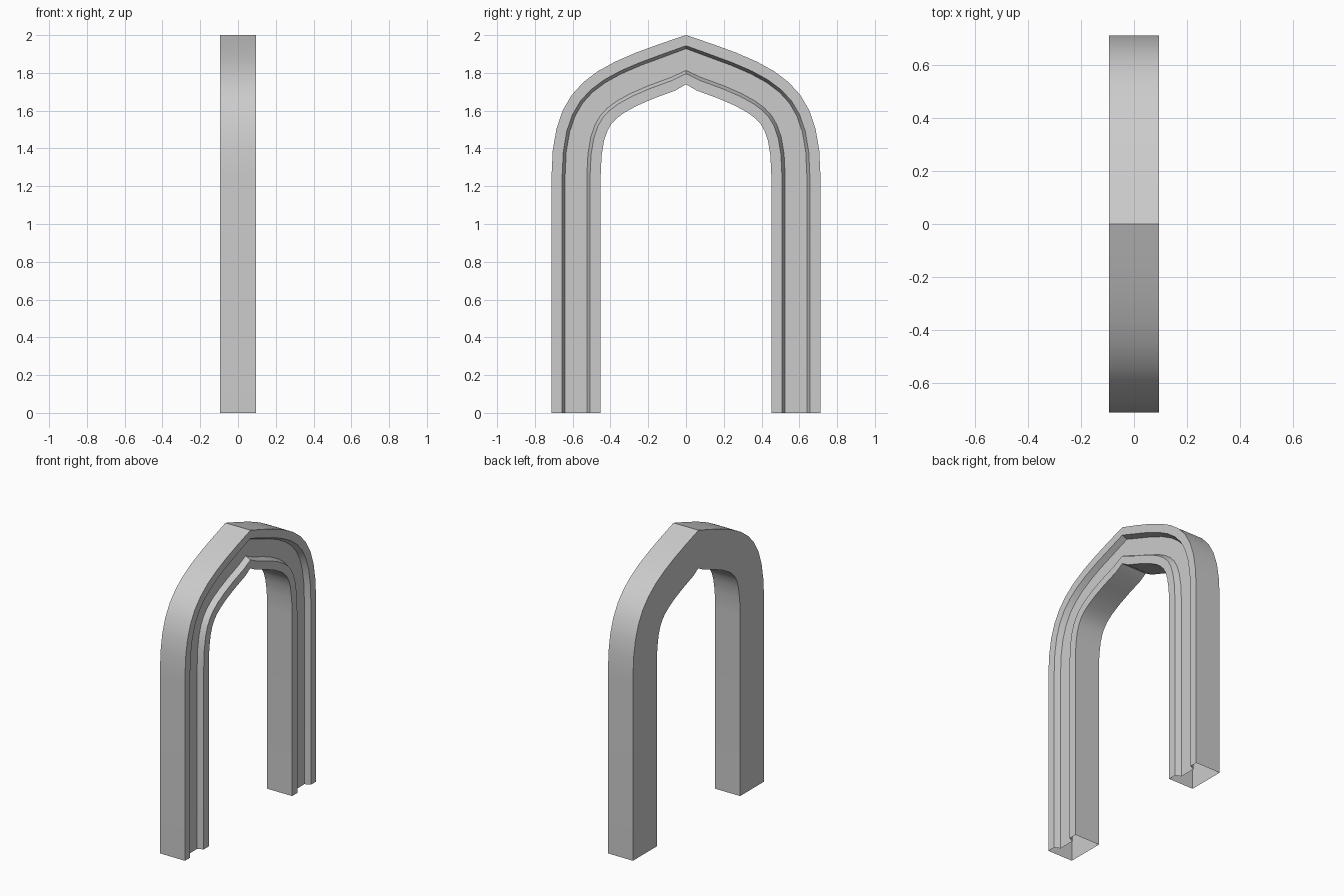
import bpy, bmesh, math
from mathutils import Vector
from mathutils.geometry import interpolate_bezier

cube = bpy.data.objects.get("Cube")
if cube:
    bpy.data.objects.remove(cube)

HALF_DEPTH = 0.095
GROOVE = HALF_DEPTH - 0.038
SEGMENTS = 10

# Moulding section: (distance inward from the outer edge, x)
section = [(0, -HALF_DEPTH), (0, HALF_DEPTH), (0.056, HALF_DEPTH), (0.072, GROOVE),
           (0.187, GROOVE), (0.204, HALF_DEPTH), (0.26, HALF_DEPTH), (0.26, -HALF_DEPTH)]


def arch_path():
    """Outer edge of the pointed arch as (point, inward direction) pairs."""
    spring, handle = Vector((0, 0.712, 1.25)), Vector((0, 0.712, 1.75))
    apex_handle, apex = Vector((0, 0.5, 1.835)), Vector((0, 0, 2))
    curve = interpolate_bezier(spring, handle, apex_handle, apex, SEGMENTS + 1)
    half = [(Vector((0, 0.712, 0)), Vector((0, -1, 0))), (curve[0], Vector((0, -1, 0)))]
    for before, point, after in zip(curve, curve[1:], curve[2:]):
        t = (after - before).normalized()
        half.append((point, Vector((0, -t.z, t.y))))
    mirror = [(Vector((0, -p.y, p.z)), Vector((0, -n.y, n.z))) for p, n in reversed(half)]
    return half + [(apex, Vector((0, 0, -1)))] + mirror


# Sweep the section along the arch, leaving the feet open underneath
bm = bmesh.new()
rings = [[bm.verts.new(p + n * inset + Vector((x, 0, 0))) for inset, x in section]
         for p, n in arch_path()]
count = len(section)
for a, b in zip(rings, rings[1:]):
    for i in range(count):
        j = (i + 1) % count
        bm.faces.new((a[i], a[j], b[j], b[i]))
bmesh.ops.recalc_face_normals(bm, faces=bm.faces)
# Make sure the flat back looks outward
back = min(bm.faces, key=lambda f: f.calc_center_median().x)
if back.normal.x > 0:
    bmesh.ops.reverse_faces(bm, faces=bm.faces)
mesh = bpy.data.meshes.new("arch_frame")
bm.to_mesh(mesh)
bm.free()

# Plain grey finish
grey = bpy.data.materials.new("plain grey")
grey.use_nodes = True
colour = (0.6, 0.6, 0.6, 1)
grey.diffuse_color = colour
grey.node_tree.nodes["Principled BSDF"].inputs["Base Color"].default_value = colour
mesh.materials.append(grey)

frame = bpy.data.objects.new("arch_frame", mesh)
bpy.context.collection.objects.link(frame)
bpy.context.view_layer.objects.active = frame
frame.select_set(True)
bpy.ops.object.shade_smooth_by_angle(angle=math.radians(25))
